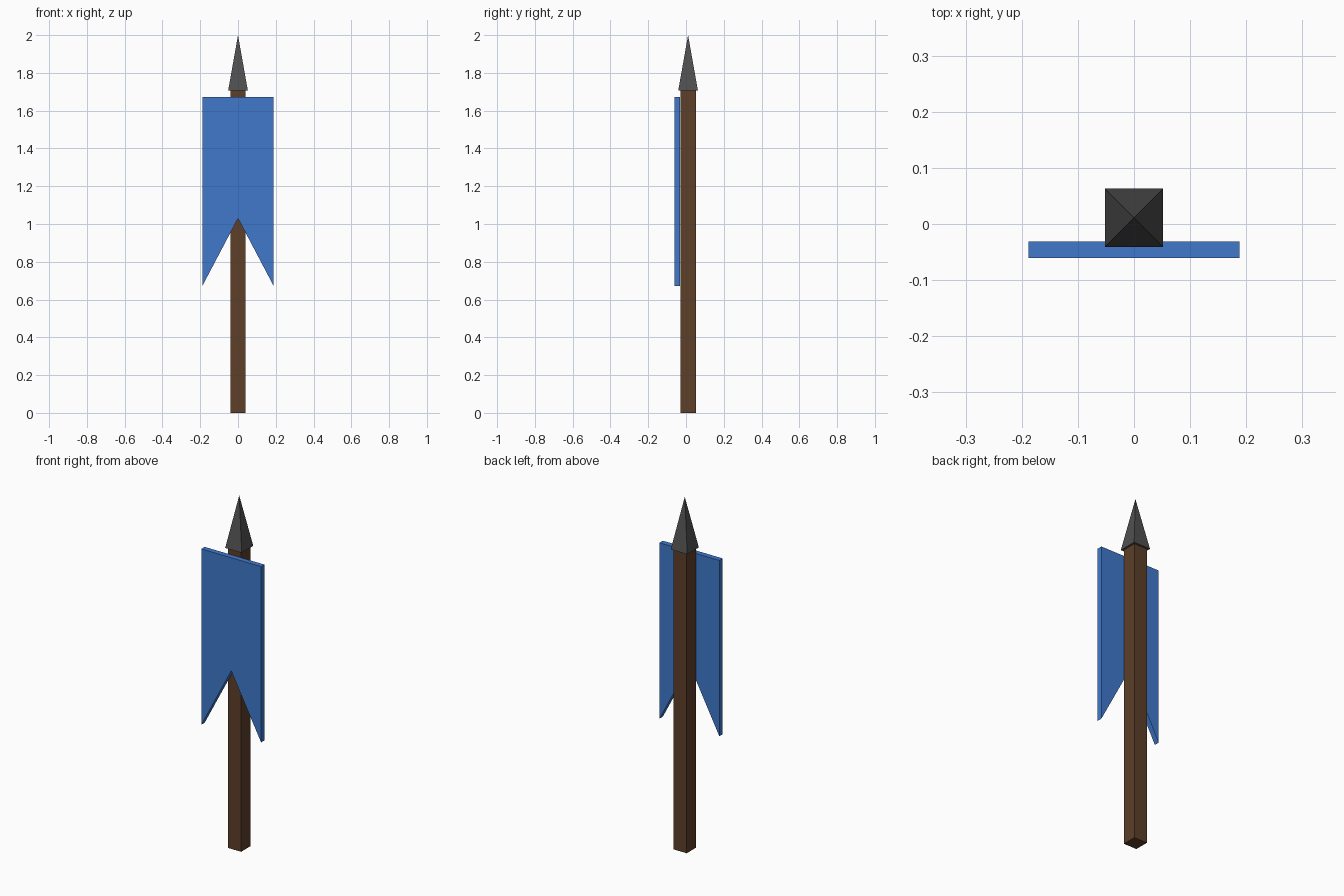
import bpy, bmesh
from math import pi, sqrt

if "Cube" in bpy.data.objects:
    bpy.data.objects.remove(bpy.data.objects["Cube"])

POLE_Y = 0.011      # pole sits slightly behind centre
POLE_HALF = 0.041
TIP_HALF = 0.052
TIP_Z = 1.707


def material(name, rgb):
    mat = bpy.data.materials.new(name)
    mat.diffuse_color = (*rgb, 1)
    mat.use_nodes = True
    mat.node_tree.nodes["Principled BSDF"].inputs["Base Color"].default_value = mat.diffuse_color
    return mat


def square_prism(name, half_base, half_top, z0, z1, mat):
    """Four-sided shaft or pyramid standing on z0, centred on the pole axis."""
    bpy.ops.mesh.primitive_cone_add(
        vertices=4, radius1=half_base * sqrt(2), radius2=half_top * sqrt(2),
        depth=z1 - z0, location=(0, POLE_Y, (z0 + z1) / 2), rotation=(0, 0, pi / 4))
    obj = bpy.context.object
    obj.name = name
    bpy.ops.object.transform_apply(location=True, rotation=True, scale=True)
    obj.data.materials.append(mat)
    return obj


def extruded_profile(name, points, y0, y1, mat):
    """Extrude an x-z outline from y0 to y1."""
    bm = bmesh.new()
    face = bm.faces.new([bm.verts.new((x, y0, z)) for x, z in points])
    out = bmesh.ops.extrude_face_region(bm, geom=[face])
    verts = [v for v in out["geom"] if isinstance(v, bmesh.types.BMVert)]
    bmesh.ops.translate(bm, verts=verts, vec=(0, y1 - y0, 0))
    bmesh.ops.recalc_face_normals(bm, faces=bm.faces)
    mesh = bpy.data.meshes.new(name)
    bm.to_mesh(mesh)
    bm.free()
    mesh.materials.append(mat)
    obj = bpy.data.objects.new(name, mesh)
    bpy.context.collection.objects.link(obj)
    return obj


wood = material("wood", (0.11, 0.05, 0.022))
iron = material("iron", (0.08, 0.08, 0.08))
cloth = material("cloth", (0.05, 0.19, 0.6))

# Wooden pole and pyramid spear tip
square_prism("pole", POLE_HALF, POLE_HALF, 0, TIP_Z, wood)
square_prism("spear_tip", TIP_HALF, 0, TIP_Z, 2.0, iron)

# Swallow-tailed banner on the front of the pole
extruded_profile(
    "banner",
    [(-0.188, 1.673), (-0.188, 0.673), (0, 1.03), (0.188, 0.673), (0.188, 1.673)],
    -0.061, -0.031, cloth)
